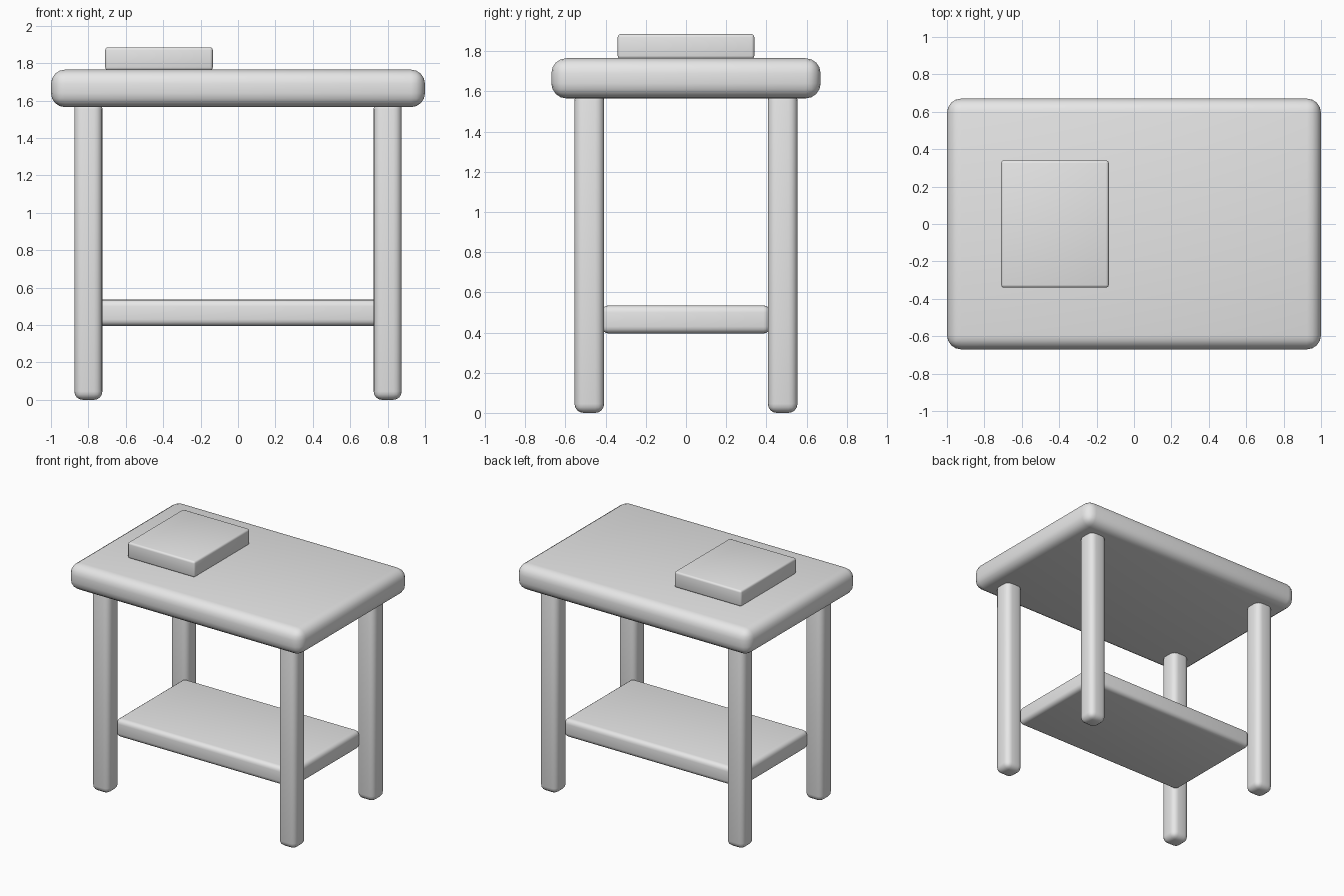
import bpy

if "Cube" in bpy.data.objects:
    bpy.data.objects.remove(bpy.data.objects["Cube"])

# One plain grey for everything
grey = bpy.data.materials.new("plain grey")
grey.diffuse_color = (0.8, 0.8, 0.8, 1)
grey.use_nodes = True
grey.node_tree.nodes["Principled BSDF"].inputs["Base Color"].default_value = grey.diffuse_color


def rounded_box(name, lo, hi, radius, segments=4):
    """Box between two corners with rounded edges and smooth shading."""
    bpy.ops.mesh.primitive_cube_add(size=1, location=[(a + b) / 2 for a, b in zip(lo, hi)])
    ob = bpy.context.object
    ob.name = name
    ob.scale = [b - a for a, b in zip(lo, hi)]
    bpy.ops.object.transform_apply(location=False, rotation=False, scale=True)
    bevel = ob.modifiers.new("round edges", 'BEVEL')
    bevel.width = radius
    bevel.segments = segments
    bpy.ops.object.modifier_apply(modifier=bevel.name)
    bpy.ops.object.shade_smooth_by_angle()
    ob.data.materials.append(grey)
    return ob


# Thick table top
rounded_box("table_top", (-1, -0.67, 1.565), (1, 0.67, 1.765), 0.075)

# Flat block lying on the top
rounded_box("block", (-0.71, -0.34, 1.762), (-0.135, 0.34, 1.885), 0.015, 3)

# Lower shelf, its corners set into the legs
rounded_box("lower_shelf", (-0.76, -0.42, 0.395), (0.76, 0.42, 0.535), 0.035)

# Four legs
for side_x, x in (("left", -0.8), ("right", 0.8)):
    for side_y, y in (("front", -0.481), ("back", 0.481)):
        rounded_box(f"{side_y}_{side_x}_leg", (x - 0.075, y - 0.074, 0),
                    (x + 0.075, y + 0.074, 1.6), 0.045)
